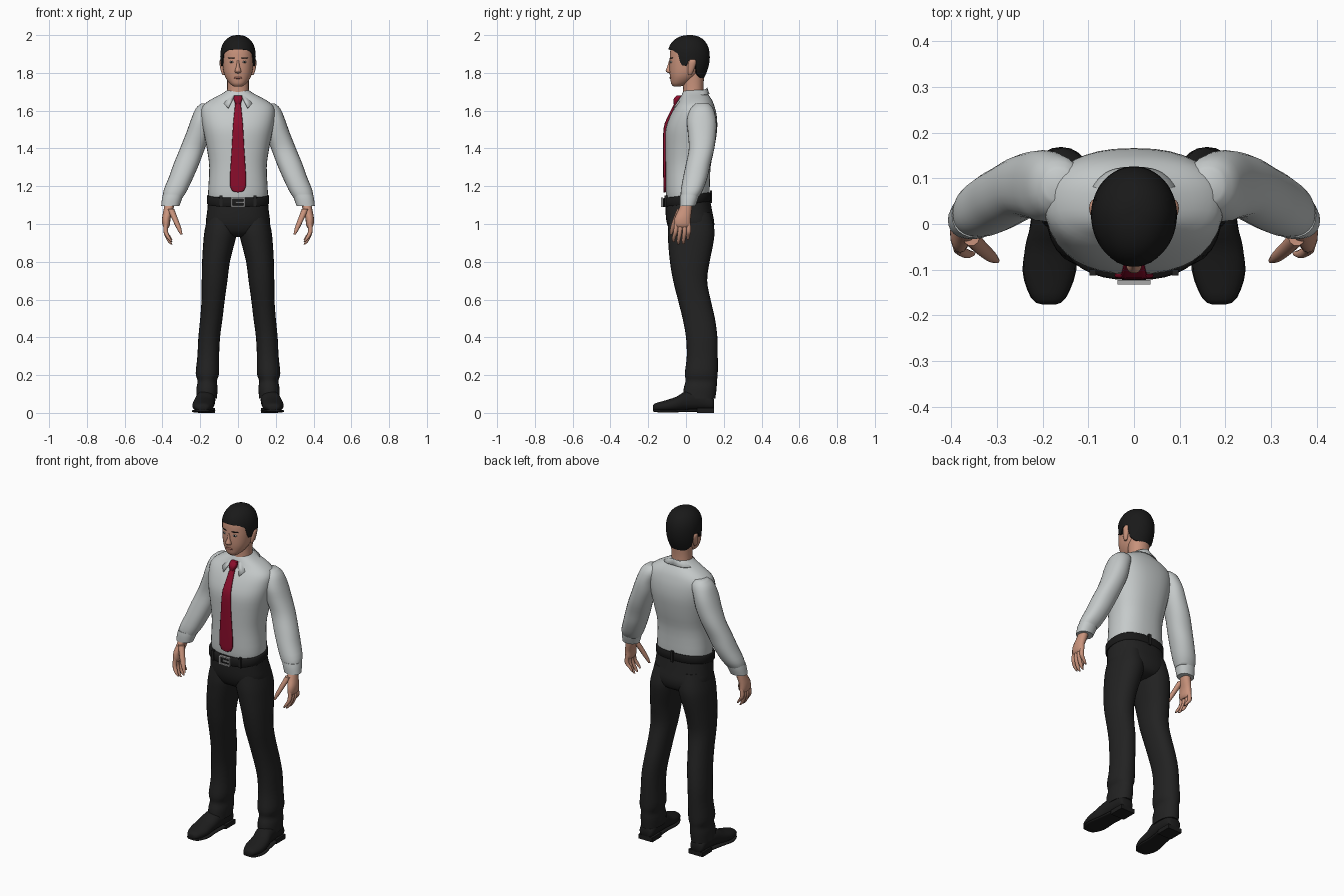
import bpy, bmesh
from math import sin, cos, pi, copysign
from mathutils import Matrix, Vector

cube = bpy.data.objects.get("Cube")
if cube:
    bpy.data.objects.remove(cube, do_unlink=True)


def material(name, r, g, b):
    m = bpy.data.materials.new(name)
    m.use_nodes = True
    m.diffuse_color = (r, g, b, 1)
    bsdf = next(n for n in m.node_tree.nodes if n.type == 'BSDF_PRINCIPLED')
    bsdf.inputs["Base Color"].default_value = (r, g, b, 1)
    bsdf.inputs["Roughness"].default_value = 0.8
    return m


shirt_grey = material("shirt grey", .56, .59, .59)
tie_red = material("tie red", .26, .004, .025)
trouser_black = material("trouser black", .016, .016, .016)
shoe_black = material("shoe black", .012, .012, .012)
hair_black = material("hair black", .01, .01, .01)
skin = material("skin", .58, .29, .2)
lip_pink = material("lip pink", .42, .16, .12)
eye_white = material("eye white", .6, .58, .55)
metal = material("buckle metal", .4, .4, .4)


def finish(name, bm, mat, mirror=False, thickness=0):
    """Turn a bmesh into a smooth object, optionally mirrored or thickened."""
    bmesh.ops.recalc_face_normals(bm, faces=bm.faces[:])
    me = bpy.data.meshes.new(name)
    bm.to_mesh(me)
    bm.free()
    me.materials.append(mat)
    me.shade_smooth()
    me.set_sharp_from_angle(angle=0.9)
    ob = bpy.data.objects.new(name, me)
    bpy.context.collection.objects.link(ob)
    if thickness:
        ob.modifiers.new("Thickness", 'SOLIDIFY').thickness = thickness
    if mirror:
        ob.modifiers.new("Mirror", 'MIRROR')
    return ob


def skin_rows(bm, rows, closed=True):
    """Bridge rows of points with quads."""
    rows = [[bm.verts.new(p) for p in row] for row in rows]
    n = len(rows[0])
    for lo, hi in zip(rows, rows[1:]):
        for i in range(n if closed else n - 1):
            j = (i + 1) % n
            bm.faces.new((lo[i], lo[j], hi[j], hi[i]))
    return rows


def refine(rings, steps):
    """Smooth curve through the given rings."""
    out = []
    for i in range(len(rings) - 1):
        a, b, c, d = (Vector(rings[max(0, min(k, len(rings) - 1))]) for k in range(i - 1, i + 3))
        for s in range(steps):
            t = s / steps
            out.append(b + (c - a) * (t / 2) + (a * 2 - b * 5 + c * 4 - d) * (t * t / 2)
                       + (b * 3 - a - c * 3 + d) * (t ** 3 / 2))
    return out + [Vector(rings[-1])]


def loft(name, rings, mat, mirror=False, power=2.2, n=24, steps=3, along='z', tilt=0):
    """Rings are (height, x0, x1, y0, y1); along 'y' swaps height and depth."""
    rows = []
    for h, x0, x1, y0, y1 in refine([Vector(r) for r in rings], steps):
        row = []
        for i in range(n):
            c, s = cos(2 * pi * i / n), sin(2 * pi * i / n)
            x = (x0 + x1) / 2 + (x1 - x0) / 2 * copysign(abs(c) ** (2 / power), c)
            y = (y0 + y1) / 2 + (y1 - y0) / 2 * copysign(abs(s) ** (2 / power), s)
            row.append((x, y, h + tilt * y) if along == 'z' else (x, h, y))
        rows.append(row)
    bm = bmesh.new()
    rows = skin_rows(bm, rows)
    bm.faces.new(rows[0])
    bm.faces.new(rows[-1])
    return finish(name, bm, mat, mirror)


def centred(*rings):
    """Expand (height, half width, y0, y1) to full rings."""
    return [(z, -w, w, y0, y1) for z, w, y0, y1 in rings]


def tube(name, points, radii, mat):
    rings = [(z, x - r, x + r, y - r, y + r) for (x, y, z), r in zip(points, radii)]
    return loft(name, rings, mat, mirror=True, n=10, power=2)


def ball(name, loc, size, mat, turn=0, mirror=True):
    bm = bmesh.new()
    bmesh.ops.create_uvsphere(bm, u_segments=12, v_segments=8, radius=1, matrix=Matrix.Translation(loc)
                              @ Matrix.Rotation(turn, 4, 'Z') @ Matrix.Diagonal((*size, 1)))
    return finish(name, bm, mat, mirror)


def box(name, loc, size, mat, mirror=False):
    bm = bmesh.new()
    bmesh.ops.create_cube(bm, size=1, matrix=Matrix.Translation(loc) @ Matrix.Diagonal((*size, 1)))
    return finish(name, bm, mat, mirror)


# Shirt: torso, sleeves and cuffs
loft("shirt_body", centred(
    (1.12, .153, -.1, .12), (1.17, .158, -.107, .125), (1.3, .152, -.108, .13), (1.4, .165, -.11, .15),
    (1.5, .185, -.108, .165), (1.57, .195, -.085, .163), (1.62, .19, -.058, .152),
    (1.655, .15, -.035, .138), (1.69, .085, -.02, .115), (1.71, .055, -.01, .1)),
    shirt_grey, power=2.4, n=36)
loft("sleeve", [
    (1.638, .13, .195, .05, .12), (1.61, .11, .225, .02, .145), (1.55, .13, .25, .005, .16),
    (1.48, .145, .275, .01, .16), (1.4, .175, .307, .015, .15), (1.32, .205, .34, 0, .13),
    (1.25, .235, .365, -.015, .115), (1.18, .268, .393, -.027, .09), (1.14, .293, .397, -.028, .065)],
    shirt_grey, mirror=True)
loft("cuff", [(1.155, .29, .398, -.03, .07), (1.13, .298, .403, -.033, .063),
              (1.095, .31, .407, -.033, .05)], shirt_grey, mirror=True)

# Collar: folded band with two pointed flaps
rows = [[], [], []]
for i in range(13):
    t = i / 12
    a, b = .3 + (pi - .3) * t, .55 + (pi - .55) * t
    rows[0].append((.058 * sin(a), .04 - .064 * cos(a), 1.64 + .05 * t))
    rows[1].append((.064 * sin(a), .04 - .072 * cos(a), 1.675 + .048 * t))
    rows[2].append((.1 * sin(b), .037 - (.122 - .035 * t) * cos(b), 1.69 - .075 * (1 - t) ** 3))
bm = bmesh.new()
skin_rows(bm, rows, closed=False)
finish("collar", bm, shirt_grey, mirror=True, thickness=.006)

# Tie
loft("tie_blade", centred(
    (1.168, .005, -.118, -.108), (1.2, .042, -.12, -.104), (1.4, .033, -.121, -.106),
    (1.51, .027, -.118, -.1), (1.57, .022, -.096, -.075), (1.645, .014, -.058, -.04)),
    tie_red, power=4)
loft("tie_knot", centred((1.635, .013, -.066, -.03), (1.66, .023, -.066, -.025),
                         (1.68, .02, -.05, -.02)), tie_red, power=3)

# Trousers
loft("trouser_seat", centred(
    (1.14, .156, -.108, .125), (1.06, .164, -.108, .14), (1, .168, -.1, .15),
    (.95, .13, -.075, .135), (.93, .05, -.03, .09)), trouser_black, power=2.4, n=32)
loft("trouser_leg", [
    (1.06, .01, .155, -.085, .13), (.97, .004, .176, -.096, .15), (.9, .018, .184, -.094, .145),
    (.8, .043, .19, -.085, .125), (.7, .056, .192, -.068, .112), (.6, .07, .193, -.043, .13),
    (.5, .082, .2, -.018, .153), (.4, .095, .21, 0, .166), (.3, .1, .215, .004, .168),
    (.21, .1, .224, -.006, .168), (.17, .112, .214, -.002, .164), (.13, .108, .22, -.012, .162),
    (.075, .112, .22, -.015, .155)], trouser_black, mirror=True)

# Belt, loops and buckle
loft("belt", centred((1.105, .162, -.12, .128), (1.11, .165, -.123, .132), (1.147, .165, -.123, .132),
                     (1.152, .16, -.118, .128)), hair_black, n=36, power=2.4, steps=1, tilt=.12)
box("front_belt_loop", (.09, -.106, 1.12), (.014, .014, .06), trouser_black, mirror=True)
box("back_belt_loop", (0, .132, 1.145), (.016, .012, .065), trouser_black)
box("buckle_bar", (0, -.127, 1.137), (.07, .01, .008), metal)
box("buckle_lower_bar", (0, -.127, 1.093), (.07, .01, .008), metal)
box("buckle_side", (.032, -.127, 1.115), (.008, .01, .05), metal, mirror=True)
box("buckle_prong", (.008, -.128, 1.115), (.04, .008, .008), metal)

# Shoes
loft("shoe", [
    (-.176, .172, .2, .018, .035), (-.165, .152, .222, .01, .05), (-.11, .13, .241, .006, .066),
    (-.05, .128, .238, .008, .086), (0, .122, .226, .012, .115), (.08, .12, .216, .014, .12),
    (.135, .125, .212, .014, .09), (.148, .14, .2, .02, .07)], shoe_black, mirror=True, along='y')
loft("sole", [
    (-.174, .17, .203, .008, .022), (-.16, .148, .226, .004, .018), (-.1, .126, .244, .002, .016),
    (-.02, .128, .23, .004, .018), (.06, .12, .218, .006, .022)],
    shoe_black, mirror=True, along='y', power=4)
box("shoe_heel", (.167, .103, .013), (.092, .09, .026), shoe_black, mirror=True)

# Hands
loft("palm", [
    (1.12, .332, .385, -.022, .035), (1.07, .345, .395, -.042, .03), (1.03, .357, .402, -.06, .025),
    (.995, .36, .4, -.062, .024), (.98, .368, .39, -.05, .015)], skin, mirror=True, n=16)
for label, y, tip in (("index", -.05, .905), ("middle", -.029, .892),
                      ("ring", -.007, .893), ("little", .013, .915)):
    end = y * 1.2 - .005
    tube(label + "_finger", [(.38, y, 1.01), (.383, y * 1.1, .96), (.366, end, tip + .02),
                             (.352, end, tip)], (.012, .012, .01, .005), skin)
tube("thumb", [(.356, -.03, 1.08), (.335, -.052, 1.03), (.314, -.07, .98), (.3, -.08, .945)],
     (.018, .016, .013, .006), skin)

# Head, neck and features
loft("neck", centred((1.65, .064, -.02, .1), (1.72, .057, -.015, .092), (1.82, .06, -.02, .1)), skin)
loft("head", centred(
    (1.728, .022, -.066, -.03), (1.742, .042, -.078, .01), (1.77, .063, -.083, .05),
    (1.8, .075, -.087, .08), (1.84, .081, -.088, .1), (1.88, .083, -.086, .108),
    (1.93, .08, -.08, .106), (1.965, .06, -.05, .085), (1.98, .02, 0, .04)), skin, n=32)
loft("nose", centred((1.865, .006, -.09, -.07), (1.835, .009, -.099, -.07), (1.812, .017, -.108, -.07),
                     (1.802, .015, -.1, -.07), (1.798, .006, -.09, -.07)), skin, n=14)
loft("ear", [(1.79, .07, .082, .012, .03), (1.81, .07, .091, .01, .04), (1.85, .07, .098, .012, .054),
             (1.868, .07, .096, .02, .052), (1.875, .075, .085, .028, .042)], skin, mirror=True, n=12)
ball("eye", (.034, -.0795, 1.858), (.013, .0045, .0055), eye_white, .35)
ball("iris", (.034, -.083, 1.858), (.0055, .0025, .0055), hair_black, .35)
ball("eyebrow", (.035, -.078, 1.879), (.02, .0045, .0035), hair_black, .38)
ball("mouth", (0, -.0825, 1.774), (.024, .0045, .0055), lip_pink, mirror=False)


# Hair: cap whose lower edge follows the hairline, sideburns and nape
hairline = ((0, 1.925), (.65, 1.92), (1, 1.9), (1.12, 1.84), (1.42, 1.837),
            (1.5, 1.87), (1.85, 1.87), (1.95, 1.8), (2.3, 1.775), (pi + .01, 1.765))


def edge_height(a):
    for (a0, z0), (a1, z1) in zip(hairline, hairline[1:]):
        if a <= a1:
            return z0 + (z1 - z0) * (a - a0) / (a1 - a0)


def hair_point(a, z, shrink=1):
    mid, top = 1.885, 2.0
    if z > mid:
        s = max(0, 1 - ((z - mid) / (top - mid)) ** 2.3) ** (1 / 2.3)
    else:
        s = 1 - .33 * ((mid - z) / .12) ** 2 * (1 - cos(a)) / 2
    s *= shrink
    front = max(0, cos(a)) ** 2 * .012 * s
    return (.094 * s * sin(a), .02 - .106 * s * cos(a) - front, z)


count, levels = 64, 12
rows = [[] for _ in range(levels + 2)]
for i in range(count):
    a = 2 * pi * i / count
    z0 = edge_height(min(a, 2 * pi - a))
    rows[0].append(hair_point(a, z0, .82))
    for k in range(levels + 1):
        f = sin(pi / 2 * k / levels)
        rows[k + 1].append(hair_point(a, z0 + (1.9995 - z0) * f))
bm = bmesh.new()
rows = skin_rows(bm, rows)
bm.faces.new(rows[-1])
finish("hair", bm, hair_black)
